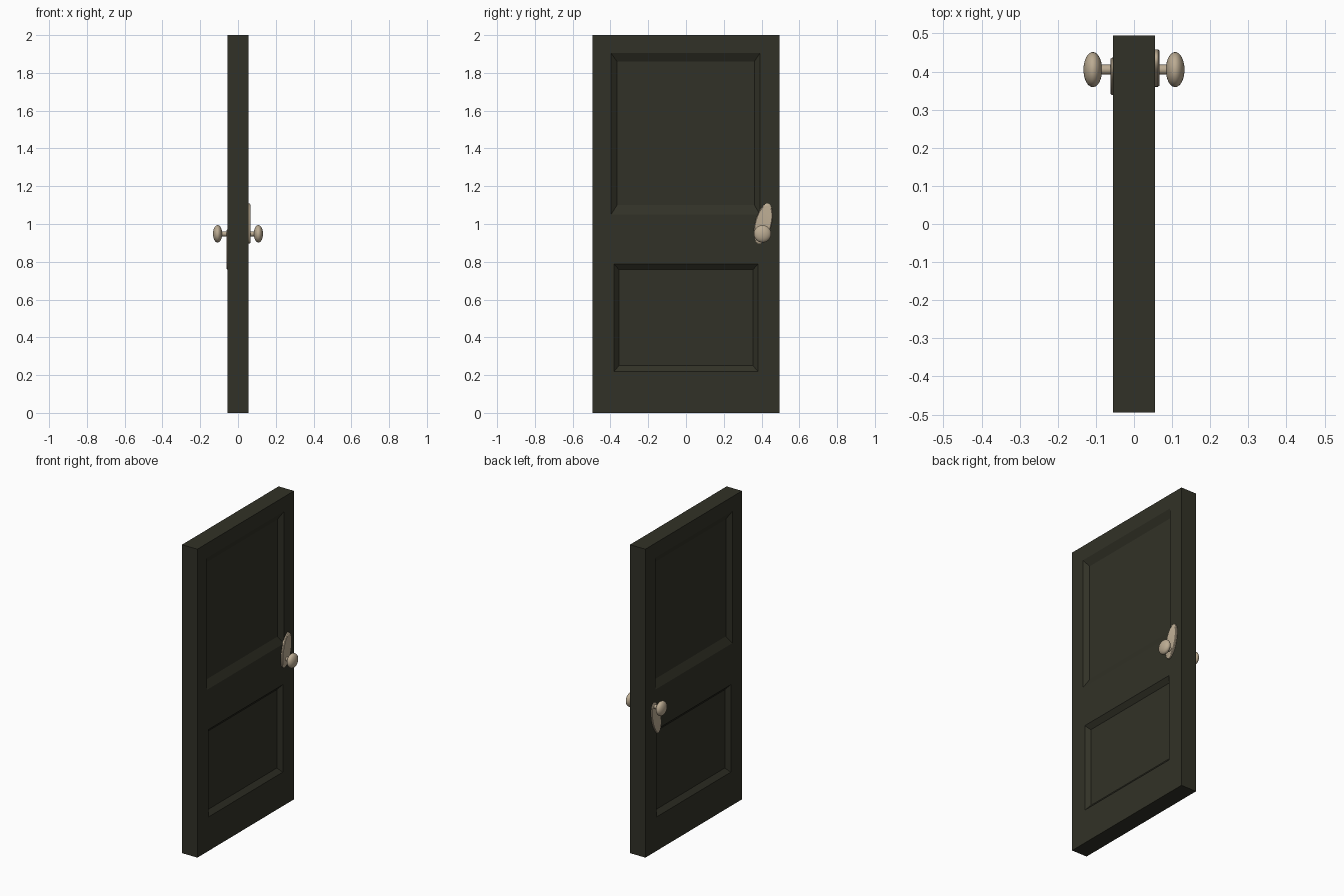
import bpy, bmesh, math
from mathutils import Matrix, Vector

if "Cube" in bpy.data.objects:
    bpy.data.objects.remove(bpy.data.objects["Cube"])

def material(name, rgb):
    m = bpy.data.materials.new(name)
    m.diffuse_color = (*rgb, 1)
    m.use_nodes = True
    m.node_tree.nodes["Principled BSDF"].inputs["Base Color"].default_value = m.diffuse_color
    return m

DARK = material("dark olive paint", (0.031, 0.031, 0.020))
BRASS = material("pale brass", (0.50, 0.41, 0.29))

def make_object(name, bm, mat, smooth=False):
    bmesh.ops.recalc_face_normals(bm, faces=bm.faces)
    me = bpy.data.meshes.new(name)
    bm.to_mesh(me)
    bm.free()
    me.materials.append(mat)
    ob = bpy.data.objects.new(name, me)
    bpy.context.collection.objects.link(ob)
    if smooth:
        bpy.ops.object.select_all(action='DESELECT')
        ob.select_set(True)
        bpy.context.view_layer.objects.active = ob
        bpy.ops.object.shade_smooth_by_angle(angle=math.radians(35))
    return ob

# Door slab: each half is a set of nested rectangles (edge, opening, sunk panel)
T, W, SINK, MID = 0.055, 0.495, 0.025, 0.92
HALVES = [  # (y0, y1, z0, z1)
    [(-W, W, 0, MID), (-0.38, 0.38, 0.22, 0.787), (-0.355, 0.355, 0.25, 0.758)],
    [(-W, W, MID, 2), (-0.397, 0.392, 1.05, 1.905), (-0.365, 0.362, 1.10, 1.86)],
]

def ring(bm, rect, x):
    y0, y1, z0, z1 = rect
    return [bm.verts.new((x, y, z)) for y, z in ((y0, z0), (y1, z0), (y1, z1), (y0, z1))]

def bridge(bm, a, b, skip=()):
    for i in range(4):
        if i not in skip:
            j = (i + 1) % 4
            bm.faces.new((a[i], a[j], b[j], b[i]))

bm = bmesh.new()
for half, (edge, opening, panel) in enumerate(HALVES):
    outer = []
    for s in (-1, 1):
        a = ring(bm, edge, s * T)
        b = ring(bm, opening, s * T)
        c = ring(bm, panel, s * (T - SINK))
        bridge(bm, a, b)
        bridge(bm, b, c)
        bm.faces.new(c)
        outer.append(a)
    # slab edges, leaving the joint between the halves open
    bridge(bm, outer[0], outer[1], skip=(2,) if half == 0 else (0,))
bmesh.ops.remove_doubles(bm, verts=bm.verts, dist=1e-5)
make_object("door", bm, DARK)

# Knobs: turned profile (distance from door face axis, radius)
KY, KZ = 0.405, 0.948
profile = [(0.05, 0.0), (0.05, 0.013), (0.088, 0.013)]
profile += [(0.108 - 0.0245 * math.cos(t), 0.046 * math.sin(t))
            for t in [math.radians(a) for a in range(18, 181, 9)]]
for s, side in ((1, "right"), (-1, "left")):
    bm = bmesh.new()
    vs = [bm.verts.new((s * x, KY, KZ + r)) for x, r in profile]
    es = [bm.edges.new(p) for p in zip(vs, vs[1:])]
    bmesh.ops.spin(bm, geom=vs + es, cent=(0, KY, KZ), axis=(1, 0, 0),
                   angle=2 * math.pi, steps=32)
    bmesh.ops.remove_doubles(bm, verts=bm.verts, dist=1e-5)
    make_object(side + "_knob", bm, BRASS, True)

# Oval back plates, tilted, one reaching up and the other down
for s, side, cy, cz, face in ((1, "right", 0.409, 1.002, 0.067), (-1, "left", 0.387, 0.866, 0.062)):
    bm = bmesh.new()
    rot = Matrix.Rotation(-0.24, 4, 'X')
    def oval(x, k):
        pts = [(2 * math.pi * i / 32) for i in range(32)]
        return [bm.verts.new(Vector((s * x, cy, cz)) +
                rot @ Vector((0, 0.043 * k * math.cos(t), 0.109 * k * math.sin(t)))) for t in pts]
    a, b, c = oval(0.05, 1), oval(face - 0.004, 1), oval(face, 0.93)
    for p, q in ((a, b), (b, c)):
        for i in range(32):
            j = (i + 1) % 32
            bm.faces.new((p[i], p[j], q[j], q[i]))
    bm.faces.new(a)
    bm.faces.new(c)
    make_object(side + "_back_plate", bm, BRASS, True)
